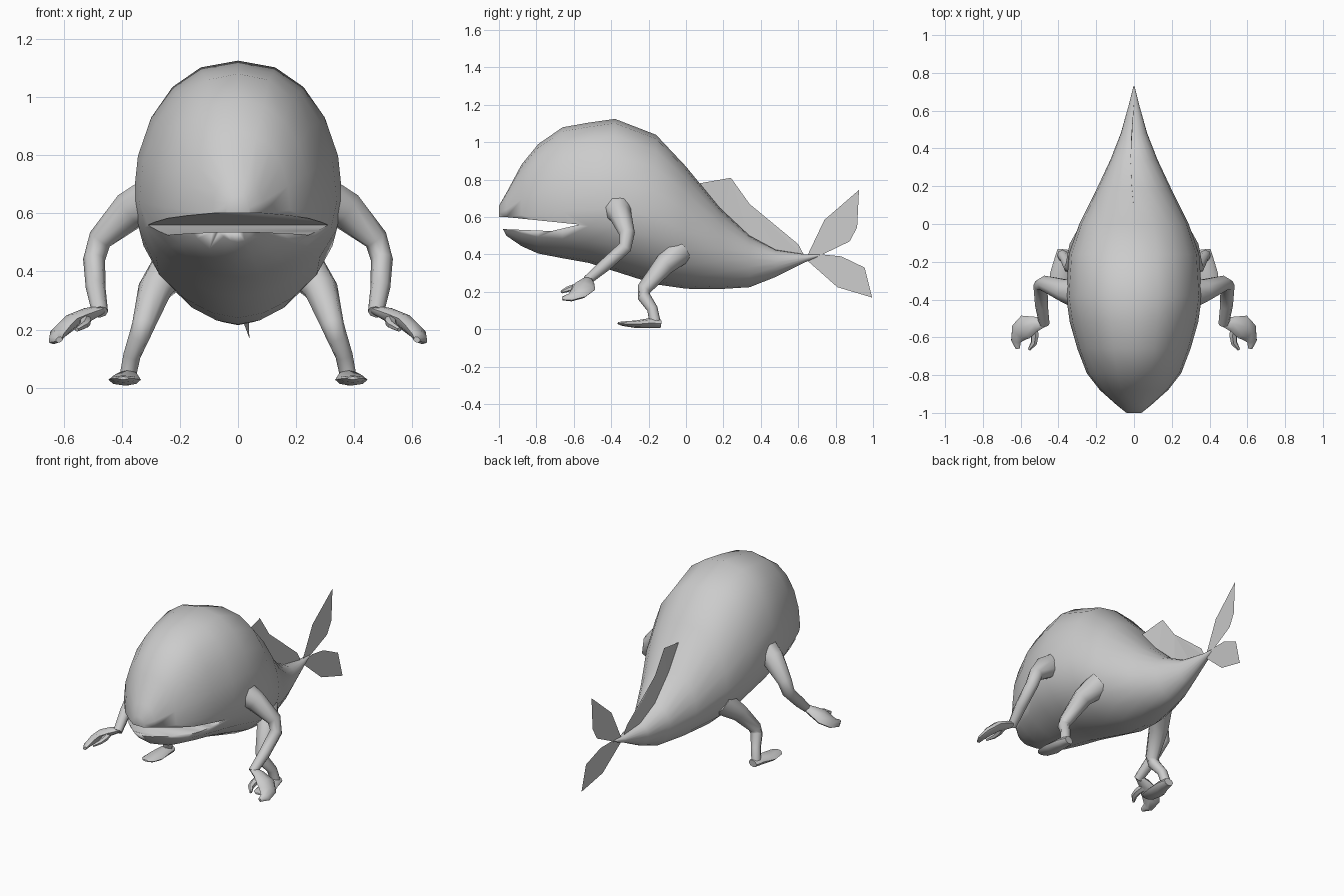
import bpy, bmesh, math
from mathutils import Vector

cube = bpy.data.objects.get("Cube")
if cube:
    bpy.data.objects.remove(cube)

grey = bpy.data.materials.new("skin grey")
grey.use_nodes = True
grey.diffuse_color = (0.6, 0.6, 0.6, 1)
grey.node_tree.nodes["Principled BSDF"].inputs["Base Color"].default_value = (0.6, 0.6, 0.6, 1)


def finish(bm, name, smooth=True, closed=True):
    if closed:
        bmesh.ops.recalc_face_normals(bm, faces=bm.faces)
    mesh = bpy.data.meshes.new(name)
    bm.to_mesh(mesh)
    bm.free()
    mesh.materials.append(grey)
    ob = bpy.data.objects.new(name, mesh)
    bpy.context.scene.collection.objects.link(ob)
    if smooth:
        bpy.ops.object.select_all(action='DESELECT')
        ob.select_set(True)
        bpy.context.view_layer.objects.active = ob
        bpy.ops.object.shade_smooth_by_angle(angle=math.radians(50))
    return ob


def loft(rings, name):
    """Skin a list of equal-length point rings and cap both ends."""
    bm = bmesh.new()
    loops = [[bm.verts.new(p) for p in ring] for ring in rings]
    n = len(loops[0])
    for a, b in zip(loops, loops[1:]):
        for i in range(n):
            j = (i + 1) % n
            bm.faces.new((a[i], a[j], b[j], b[i]))
    bm.faces.new(loops[0])
    bm.faces.new(loops[-1])
    return finish(bm, name)


def tube(name, side, path, up, sides=8):
    """Sweep an ellipse along (point, width, thickness) stations; up is the thin axis."""
    pts = [Vector(p) for p, _, _ in path]
    rings = []
    for i, (_, w, t) in enumerate(path):
        d = (pts[min(i + 1, len(pts) - 1)] - pts[max(i - 1, 0)]).normalized()
        u = Vector(up).cross(d).normalized()
        v = d.cross(u)
        ring = []
        for k in range(sides):
            a = math.tau * k / sides
            p = pts[i] + u * w * math.cos(a) + v * t * math.sin(a)
            ring.append((p.x * side, p.y, p.z))
        rings.append(ring)
    return loft(rings, name)


# Body stations: y, top, bottom, half width, height of widest point
stations = [
    (-1.0, .66, .575, .04, .62), (-.96, .73, .50, .09, .60),
    (-.88, .88, .445, .18, .61), (-.79, .99, .405, .25, .62),
    (-.66, 1.08, .38, .30, .63), (-.52, 1.105, .355, .34, .64),
    (-.38, 1.125, .31, .36, .65), (-.16, 1.04, .24, .345, .60),
    (0, .87, .217, .29, .52), (.18, .65, .215, .20, .43),
    (.34, .50, .225, .125, .38), (.48, .425, .28, .07, .36),
    (.64, .40, .36, .025, .38), (.73, .402, .396, .003, .40)]
rings = []
for y, top, bottom, w, mid in stations:
    ring = []
    for k in range(20):
        a = math.tau * k / 20
        s, c = math.sin(a), math.cos(a)
        wide = abs(c) ** (0.88 if s > 0 else 1.15)
        x = math.copysign(w * wide, c) if abs(c) > 1e-6 else 0
        ring.append((x, y, mid + s * ((top - mid) if s > 0 else (mid - bottom))))
    rings.append(ring)
body = loft(rings, "body")

# Open mouth, cut as a wedge that narrows to the corners
wedge = [(-1.1, .605), (-.96, .60), (-.57, .56), (-.72, .525), (-.96, .535), (-1.1, .535)]
cutter = loft([[(x, y, z) for y, z in wedge] for x in (-.6, .6)], "mouth_cutter")
cutter.hide_render = True
cutter.hide_viewport = True
cut = body.modifiers.new("mouth", 'BOOLEAN')
cut.operation = 'DIFFERENCE'
cut.solver = 'EXACT'
cut.object = cutter
bpy.context.view_layer.update()
cut_mesh = bpy.data.meshes.new_from_object(
    body.evaluated_get(bpy.context.evaluated_depsgraph_get()))
body.modifiers.clear()
body.data = cut_mesh
bpy.data.objects.remove(cutter)

# Limbs
for side, label in ((1, "left"), (-1, "right")):
    tube(label + "_arm", side, [
        ((.28, -.37, .65), .09, .09), ((.37, -.35, .61), .06, .07),
        ((.475, -.315, .51), .042, .042), ((.495, -.325, .44), .036, .038),
        ((.49, -.43, .345), .034, .034), ((.475, -.53, .26), .025, .028)], (1, 0, 0))
    tube(label + "_hand", side, [
        ((.465, -.52, .27), .02, .015), ((.52, -.53, .25), .04, .025),
        ((.575, -.545, .225), .065, .028), ((.61, -.575, .195), .055, .025),
        ((.625, -.62, .17), .03, .018), ((.615, -.66, .165), .012, .01)], (.5, 0, .85))
    tube(label + "_thumb", side, [
        ((.535, -.53, .24), .025, .02), ((.525, -.59, .225), .022, .018),
        ((.53, -.63, .215), .018, .014), ((.555, -.665, .20), .008, .008)], (.4, 0, .9), 6)
    tube(label + "_leg", side, [
        ((.22, -.04, .42), .08, .08), ((.285, -.12, .34), .055, .06),
        ((.325, -.225, .215), .038, .04), ((.34, -.225, .175), .035, .036),
        ((.365, -.18, .11), .029, .03), ((.38, -.165, .035), .03, .028)], (1, 0, 0))
    tube(label + "_foot", side, [
        ((.375, -.135, .03), .03, .022), ((.38, -.19, .034), .042, .026),
        ((.39, -.27, .027), .056, .02), ((.395, -.34, .03), .045, .012),
        ((.395, -.365, .033), .02, .005)], (0, 0, 1))


# Paper-thin fins, drawn as side outlines with a slight sideways lean
def fin(name, outline, lean):
    bm = bmesh.new()
    bm.faces.new([bm.verts.new((lean(y), y, z)) for y, z in outline])
    bmesh.ops.triangulate(bm, faces=bm.faces)
    return finish(bm, name, smooth=False, closed=False)


fin("back_fin", [(.07, .78), (.20, .60), (.34, .47), (.50, .40), (.64, .38), (.60, .455),
                 (.46, .56), (.34, .67), (.24, .81)],
    lambda y: -.018 * math.sin(math.pi * (y - .07) / .57))
fin("upper_fluke", [(.64, .375), (.73, .40), (.875, .47), (.915, .545), (.925, .745), (.74, .585)],
    lambda y: .06 * max(0, y - .64))
fin("lower_fluke", [(.64, .375), (.81, .225), (.995, .17), (.955, .33), (.83, .39), (.73, .40)],
    lambda y: .11 * max(0, y - .64))
